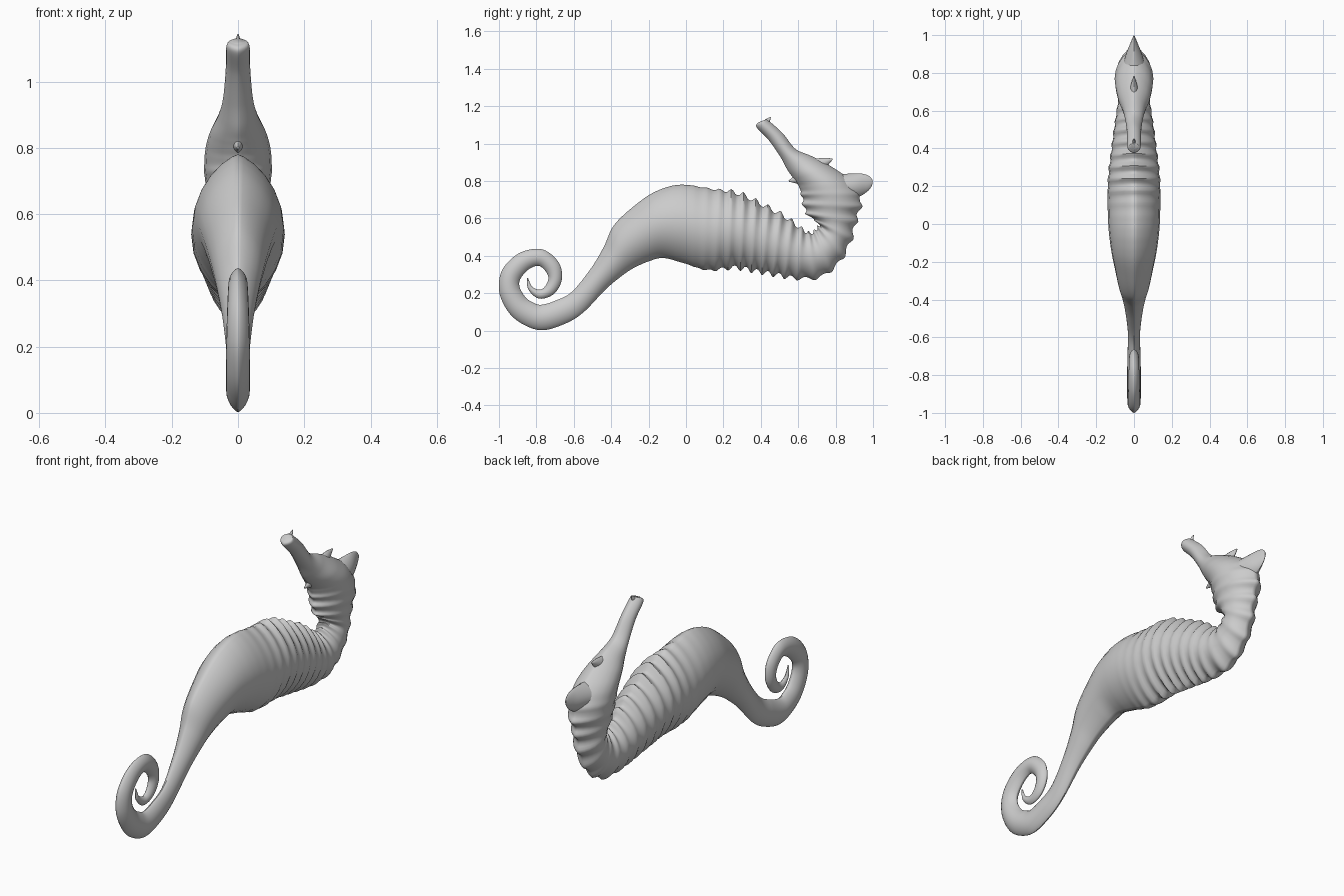
import bpy, bmesh, math
from mathutils import Vector

RING, SUBS, PITCH = 24, 12, 0.066


def edges_from_path(path):
    """Turn (y, z, half height, half width) stations into edge stations."""
    rows = []
    for i, (y, z, h, w) in enumerate(path):
        p, q = path[max(i - 1, 0)], path[min(i + 1, len(path) - 1)]
        d = Vector((q[0] - p[0], q[1] - p[1])).normalized()
        rows.append((y - d.y * h, z + d.x * h, y + d.y * h, z - d.x * h, w, 0))
    return rows


def smooth_rows(rows, subs):
    """Catmull-Rom interpolation through the stations."""
    v = [Vector(r) for r in rows]
    out = []
    for i in range(len(v) - 1):
        a, b, c, d = v[max(i - 1, 0)], v[i], v[i + 1], v[min(i + 2, len(v) - 1)]
        for k in range(subs):
            t = k / subs
            out.append(0.5 * (2 * b + (c - a) * t + (2 * a - 5 * b + 4 * c - d) * t * t
                              + (3 * b - a - 3 * c + d) * t ** 3))
    return out + [v[-1]]


def loft(name, rows, subs=SUBS):
    """Skin keeled oval rings, each given by its two keel points and width."""
    bm = bmesh.new()
    rings, dist, last = [], 0.0, None
    for ay, az, by, bz, w, rip in smooth_rows(rows, subs):
        a, b = Vector((0, ay, az)), Vector((0, by, bz))
        c, half = (a + b) / 2, (a - b) / 2
        if last is not None:
            dist += (c - last).length
        last = c
        # bony rings swell the keels and the flanks
        bump = ((1 + math.cos(dist * math.tau / PITCH)) / 2) ** 1.4 - 0.4
        half = half + half.normalized() * 0.028 * rip * bump
        w = max(w * (1 + 0.05 * rip * bump), 0.001)
        ring = []
        for k in range(RING):
            t = math.tau * k / RING
            s = math.sin(t)
            x = math.copysign(abs(s) ** 1.5, s) * w
            ring.append(bm.verts.new(c + half * math.cos(t) + Vector((x, 0, 0))))
        rings.append(ring)
    for r, q in zip(rings, rings[1:]):
        for k in range(RING):
            n = (k + 1) % RING
            bm.faces.new((r[k], r[n], q[n], q[k]))
    bm.faces.new(rings[0])
    bm.faces.new(rings[-1])
    bmesh.ops.recalc_face_normals(bm, faces=bm.faces)
    me = bpy.data.meshes.new(name)
    bm.to_mesh(me)
    bm.free()
    ob = bpy.data.objects.new(name, me)
    bpy.context.collection.objects.link(ob)
    bpy.context.view_layer.objects.active = ob
    ob.select_set(True)
    bpy.ops.object.shade_smooth_by_angle(angle=math.radians(50))
    ob.select_set(False)
    return ob


# Curled tail, from the tip outward: y, z, half height, half width
tail = [
    (-.848, .281, .003, .004), (-.832, .227, .013, .010), (-.783, .195, .024, .016),
    (-.730, .217, .031, .020), (-.700, .275, .036, .024), (-.715, .340, .042, .026),
    (-.778, .390, .045, .028), (-.864, .372, .050, .030), (-.933, .302, .054, .033),
    (-.944, .222, .056, .035), (-.906, .142, .060, .036), (-.848, .094, .064, .036),
    (-.773, .070, .068, .036), (-.676, .097, .067, .034), (-.580, .152, .063, .032),
]

# Trunk, neck, head and snout: inner keel y z, outer keel y z, half width, ring strength
body = [
    (-.51, .33, -.43, .22, .045, 0), (-.44, .447, -.345, .291, .062, 0),
    (-.388, .559, -.281, .334, .08, 0), (-.291, .655, -.195, .372, .10, 0),
    (-.168, .741, -.12, .388, .12, 0), (-.03, .78, -.013, .361, .135, 0),
    (.136, .757, .115, .324, .14, .3), (.275, .735, .26, .337, .135, 1),
    (.404, .675, .377, .318, .12, 1), (.527, .61, .489, .298, .105, 1),
    (.618, .543, .596, .281, .09, .8), (.666, .521, .714, .286, .08, .6),
    (.698, .543, .81, .356, .075, .6), (.709, .57, .874, .463, .075, .7),
    (.645, .628, .912, .596, .085, .7), (.623, .703, .935, .698, .10, .5),
    (.605, .767, .88, .80, .10, 0), (.57, .82, .785, .872, .085, 0),
    (.543, .858, .671, .933, .06, 0), (.505, .928, .586, .971, .045, 0),
    (.441, 1.02, .516, 1.056, .037, 0), (.377, 1.088, .441, 1.123, .035, 0),
    (.39, 1.115, .43, 1.13, .022, 0),
]
loft("seahorse_body", edges_from_path(tail) + body)

# Crest at the back of the head, and the small head spines
spines = {
    "head_crest": [(.80, .76, .075, .07), (.90, .775, .066, .042),
                   (.955, .79, .05, .02), (.985, .795, .03, .008), (.997, .795, .01, .003)],
    "brow_spine": [(.69, .875, .045, .03), (.745, .902, .024, .014), (.783, .917, .003, .003)],
    "cheek_spine": [(.64, .81, .04, .03), (.59, .808, .022, .015), (.55, .80, .004, .003)],
    "snout_spine": [(.415, 1.10, .022, .02), (.437, 1.122, .013, .009), (.452, 1.142, .002, .002)],
}
for name, path in spines.items():
    loft(name, edges_from_path(path), 6)
